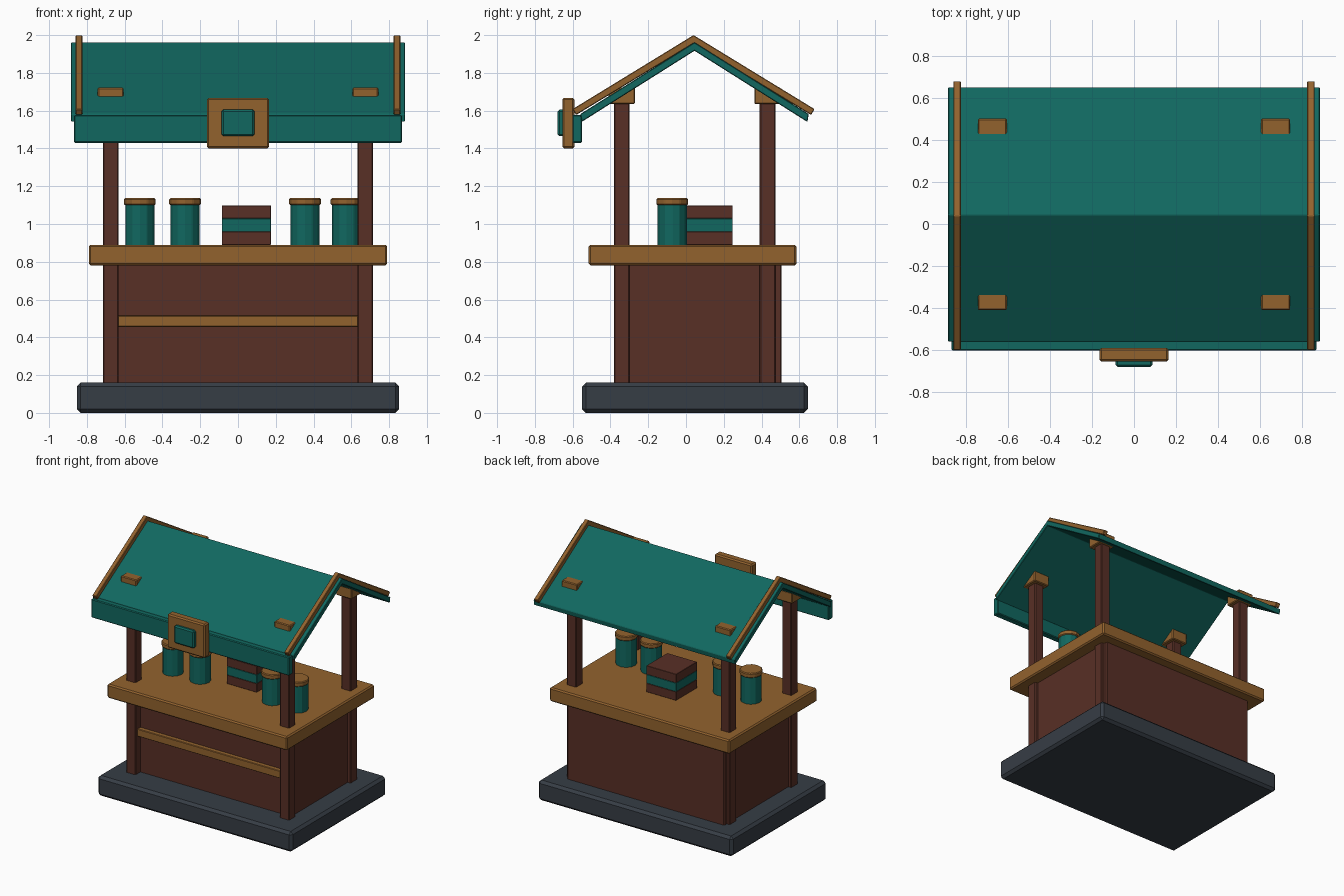
import bpy, bmesh, math
from mathutils import Matrix

if "Cube" in bpy.data.objects:
    bpy.data.objects.remove(bpy.data.objects["Cube"])


def material(name, rgb):
    m = bpy.data.materials.new(name)
    m.diffuse_color = (*rgb, 1)
    m.use_nodes = True
    m.node_tree.nodes["Principled BSDF"].inputs["Base Color"].default_value = m.diffuse_color
    return m


TEAL = material("teal paint", (0.0055, 0.137, 0.115))
BROWN = material("dark brown wood", (0.098, 0.029, 0.019))
WOOD = material("honey wood", (0.29, 0.123, 0.027))
STONE = material("slate stone", (0.037, 0.047, 0.060))


def finish(name, bm, mat, bevel=0):
    bmesh.ops.recalc_face_normals(bm, faces=bm.faces)
    me = bpy.data.meshes.new(name)
    bm.to_mesh(me)
    bm.free()
    me.materials.append(mat)
    ob = bpy.data.objects.new(name, me)
    bpy.context.collection.objects.link(ob)
    if bevel:
        mod = ob.modifiers.new("edge bevel", 'BEVEL')
        mod.width, mod.segments = bevel, 1
    return ob


def box(name, x, y, z, mat, bevel=0.006):
    """Box from (min, max) ranges on each axis."""
    bm = bmesh.new()
    bmesh.ops.create_cube(bm, size=1)
    for v in bm.verts:
        v.co = [(a + b) / 2 + c * (b - a) for (a, b), c in zip((x, y, z), v.co)]
    return finish(name, bm, mat, bevel)


def cylinder(name, x, y, z0, z1, r, mat, bevel=0.004, sides=12):
    bm = bmesh.new()
    bmesh.ops.create_cone(bm, cap_ends=True, segments=sides, radius1=r, radius2=r,
                          depth=z1 - z0,
                          matrix=Matrix.Translation((x, y, (z0 + z1) / 2)))
    return finish(name, bm, mat, bevel)


def chevron(name, x0, x1, cy, half, mat, bevel=0.004):
    """Gable-shaped strip: half-profile of (y, z) points mirrored about cy."""
    top, eave_top, eave_low, low = half
    pts = [top, eave_top, eave_low, low,
           (-eave_low[0], eave_low[1]), (-eave_top[0], eave_top[1])]
    bm = bmesh.new()
    a = [bm.verts.new((x0, cy + y, z)) for y, z in pts]
    b = [bm.verts.new((x1, cy + y, z)) for y, z in pts]
    for i in range(6):
        j = (i + 1) % 6
        bm.faces.new((a[i], a[j], b[j], b[i]))
    for ring in (a, b):
        bm.faces.new(ring[0:4])
        bm.faces.new((ring[0], ring[3], ring[4], ring[5]))
    return finish(name, bm, mat, bevel)


# Base, cabinet and counter
box("base", (-0.853, 0.853), (-0.55, 0.645), (0, 0.16), STONE, 0.02)
box("cabinet", (-0.69, 0.69), (-0.32, 0.505), (0.15, 0.79), BROWN)
box("front_rail", (-0.64, 0.64), (-0.355, -0.31), (0.455, 0.515), WOOD, 0.004)
box("counter", (-0.79, 0.79), (-0.515, 0.585), (0.78, 0.89), WOOD, 0.01)

# Posts with capital blocks that poke through the roof
for s, side in ((-1, "left"), (1, "right")):
    for cy, end in ((-0.34, "front"), (0.432, "back")):
        cx = s * 0.674
        box(f"{end}_{side}_post", (cx - 0.041, cx + 0.041), (cy - 0.042, cy + 0.042),
            (0.15, 1.66), BROWN)
        box(f"{end}_{side}_post_block", (cx - 0.069, cx + 0.069),
            (cy - 0.07, cy + 0.07), (1.635, 1.722), WOOD)

# Roof, gable trims and front fascia
chevron("roof", -0.885, 0.885, 0.045,
        ((0, 1.962), (0.605, 1.582), (0.598, 1.54), (0, 1.917)), TEAL)
for s, side in ((-1, "left"), (1, "right")):
    chevron(f"{side}_gable_trim", s * 0.842 - 0.018, s * 0.842 + 0.018, 0.04,
            ((0, 2.0), (0.641, 1.608), (0.622, 1.577), (0, 1.955)), WOOD)
box("fascia", (-0.868, 0.868), (-0.602, -0.55), (1.43, 1.578), TEAL)

# Hanging sign with plain panel
box("sign_board", (-0.165, 0.165), (-0.655, -0.59), (1.4, 1.668), WOOD, 0.01)
box("sign_panel", (-0.088, 0.088), (-0.68, -0.645), (1.465, 1.605), TEAL, 0.01)

# Jars on the counter
for i, x in enumerate((-0.52, -0.28, 0.355, 0.575)):
    cylinder(f"jar_{i + 1}", x, -0.073, 0.885, 1.105, 0.077, TEAL)
    cylinder(f"jar_lid_{i + 1}", x, -0.073, 1.1, 1.137, 0.084, WOOD, 0.006)

# Striped crate in three layers
for i, mat in enumerate((BROWN, TEAL, BROWN)):
    z = 0.89 + 0.0695 * i
    box(f"crate_layer_{i + 1}", (-0.086, 0.175), (-0.015, 0.247), (z, z + 0.0695), mat, 0.002)
